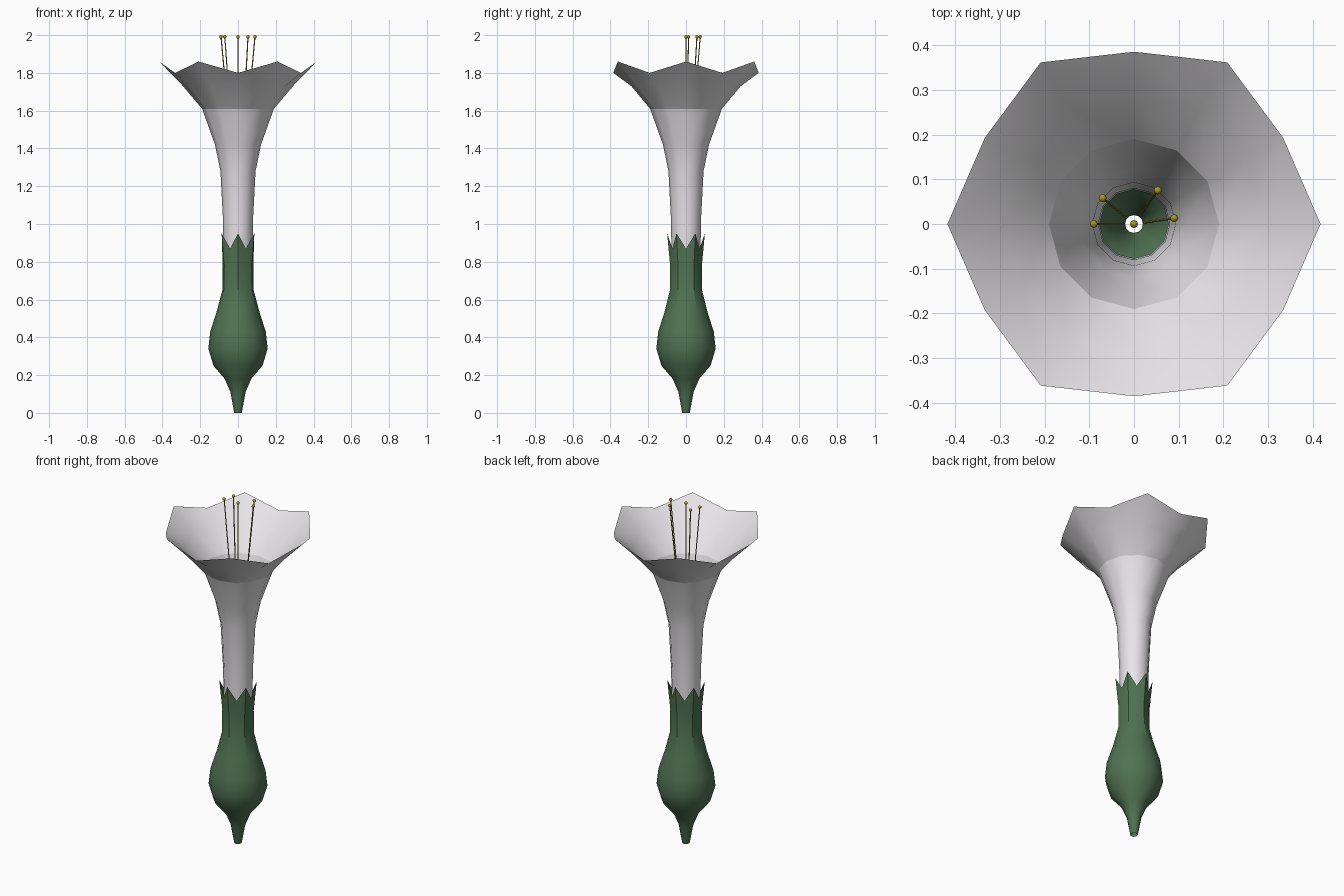
import bpy, bmesh, math
from mathutils import Vector

cube = bpy.data.objects.get("Cube")
if cube:
    bpy.data.objects.remove(cube)


def material(name, rgb):
    m = bpy.data.materials.new(name)
    m.use_nodes = True
    m.diffuse_color = (*rgb, 1)
    m.node_tree.nodes["Principled BSDF"].inputs["Base Color"].default_value = (*rgb, 1)
    return m


white = material("petal white", (0.80, 0.78, 0.80))
green = material("leaf green", (0.08, 0.17, 0.085))
olive = material("filament olive", (0.28, 0.23, 0.04))
yellow = material("anther yellow", (0.38, 0.32, 0.01))
SIDES = 12


def finish(bm, name, mat, angle):
    mesh = bpy.data.meshes.new(name)
    bm.to_mesh(mesh)
    bm.free()
    mesh.materials.append(mat)
    ob = bpy.data.objects.new(name, mesh)
    bpy.context.collection.objects.link(ob)
    bpy.ops.object.select_all(action='DESELECT')
    ob.select_set(True)
    bpy.context.view_layer.objects.active = ob
    bpy.ops.object.shade_smooth_by_angle(angle=math.radians(angle))
    return ob


def lathe(name, rings, mat, angle):
    """Open shell; each ring is (r, z) or (even r, even z, odd r, odd z)."""
    bm = bmesh.new()
    loops = []
    for ring in rings:
        even, odd = ring[:2], ring[-2:]
        loop = []
        for i in range(SIDES):
            r, z = odd if i % 2 else even
            a = math.tau * i / SIDES
            loop.append(bm.verts.new((r * math.cos(a), r * math.sin(a), z)))
        loops.append(loop)
    for low, high in zip(loops, loops[1:]):
        for i in range(SIDES):
            j = (i + 1) % SIDES
            bm.faces.new((low[i], low[j], high[j], high[i]))
    return finish(bm, name, mat, angle)


# Green base: stalk, bulb and six pointed sepals
lathe("calyx", [(0.02, 0), (0.04, 0.11), (0.07, 0.18), (0.13, 0.25),
                (0.157, 0.34), (0.147, 0.43), (0.112, 0.54),
                (0.083, 0.65, 0.085, 0.65), (0.081, 0.78, 0.084, 0.78),
                (0.083, 0.87, 0.1, 0.95)], green, 30.5)

# White flower: narrow tube and flared, six-pointed rim
lathe("flower_tube", [(0.077, 0.66), (0.077, 0.87), (0.08, 1.03),
                      (0.093, 1.28), (0.122, 1.42), (0.19, 1.61)], white, 40)
lathe("flower_rim", [(0.19, 1.61), (0.3, 1.74, 0.29, 1.73),
                     (0.417, 1.86, 0.385, 1.80)], white, 60)


# Stamens: thin filaments leaning outward, each with a small anther
def stamen(n, x, y):
    tip = Vector((x, y, 1.991))
    spread = Vector((x, y, 0))
    base = spread * 0.25 + Vector((0, 0, 1.27))
    axis = tip - base
    bm = bmesh.new()
    bmesh.ops.create_cone(bm, cap_ends=True, segments=6, radius1=0.003,
                          radius2=0.003, depth=axis.length)
    bm.transform(axis.to_track_quat('Z', 'Y').to_matrix().to_4x4())
    bmesh.ops.translate(bm, verts=bm.verts, vec=(base + tip) / 2)
    finish(bm, f"filament_{n}", olive, 65)
    bm = bmesh.new()
    bmesh.ops.create_uvsphere(bm, u_segments=8, v_segments=6, radius=0.009)
    bmesh.ops.translate(bm, verts=bm.verts, vec=tip)
    finish(bm, f"anther_{n}", yellow, 60)


for n, (x, y) in enumerate([(-0.09, 0), (-0.07, 0.058), (0, 0),
                            (0.053, 0.075), (0.09, 0.013)], 1):
    stamen(n, x, y)
